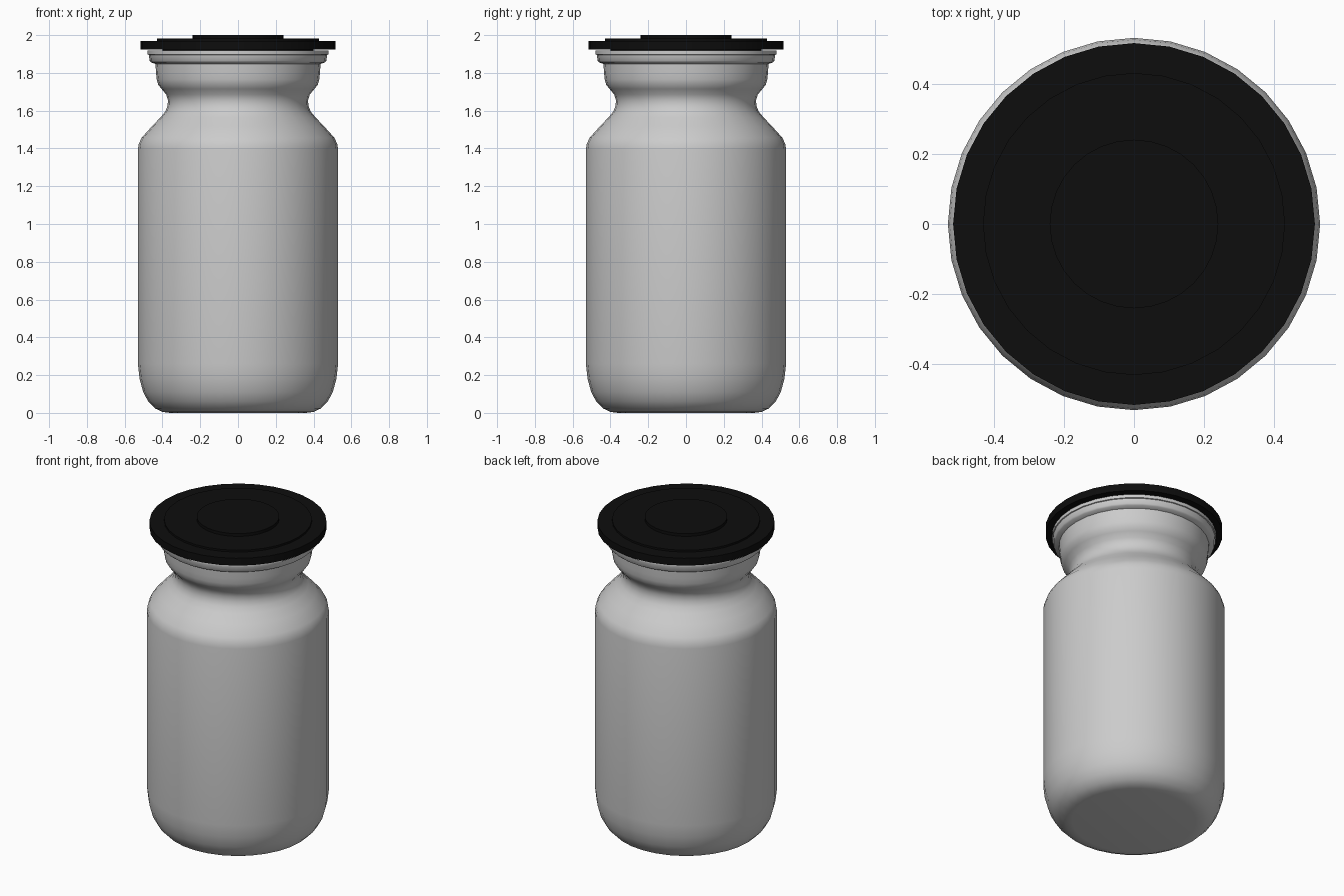
import bpy, bmesh, math

if "Cube" in bpy.data.objects:
    bpy.data.objects.remove(bpy.data.objects["Cube"])

SIDES = 32


def lathe(name, profile, angle=35):
    """Revolve an (r, z) profile about z; open ends are capped with flat discs."""
    bm = bmesh.new()
    rings = []
    for r, z in profile:
        rings.append([bm.verts.new((r * math.cos(2 * math.pi * i / SIDES),
                                    r * math.sin(2 * math.pi * i / SIDES), z))
                      for i in range(SIDES)])
    for a, b in zip(rings, rings[1:]):
        for i in range(SIDES):
            j = (i + 1) % SIDES
            bm.faces.new((a[i], a[j], b[j], b[i]))
    bm.faces.new(rings[0][::-1])
    bm.faces.new(rings[-1])
    bmesh.ops.recalc_face_normals(bm, faces=bm.faces)
    mesh = bpy.data.meshes.new(name)
    bm.to_mesh(mesh)
    bm.free()
    obj = bpy.data.objects.new(name, mesh)
    bpy.context.collection.objects.link(obj)
    bpy.ops.object.select_all(action='DESELECT')
    obj.select_set(True)
    bpy.context.view_layer.objects.active = obj
    bpy.ops.object.shade_smooth_by_angle(angle=math.radians(angle))
    return obj


# Jar: rounded base, straight wall, shoulder, pinched neck, lip, hollow inside
lathe("jar_body", [
    (0.36, 0.0), (0.40, 0.005), (0.44, 0.024), (0.475, 0.06), (0.502, 0.11),
    (0.521, 0.18), (0.53, 0.26), (0.53, 1.395), (0.525, 1.425), (0.51, 1.457),
    (0.455, 1.518), (0.41, 1.565), (0.385, 1.595), (0.373, 1.625),
    (0.371, 1.655), (0.38, 1.685), (0.405, 1.715), (0.423, 1.738),
    (0.43, 1.765), (0.434, 1.80), (0.437, 1.848), (0.461, 1.856),
    (0.468, 1.864), (0.472, 1.895), (0.478, 1.897), (0.478, 1.918),
    (0.405, 1.918), (0.40, 1.77), (0.345, 1.67), (0.345, 1.62),
    (0.49, 1.44), (0.495, 1.39), (0.495, 0.26), (0.46, 0.10), (0.38, 0.04),
])

# Lid: plug, wide flange and two raised discs
lid = lathe("lid", [
    (0.40, 1.88), (0.40, 1.923), (0.515, 1.923), (0.515, 1.970),
    (0.43, 1.970), (0.43, 1.982), (0.24, 1.982), (0.24, 2.0),
])
black = bpy.data.materials.new("black_plastic")
black.diffuse_color = (0.004, 0.004, 0.004, 1)
black.use_nodes = True
black.node_tree.nodes["Principled BSDF"].inputs["Base Color"].default_value = black.diffuse_color
lid.data.materials.append(black)
